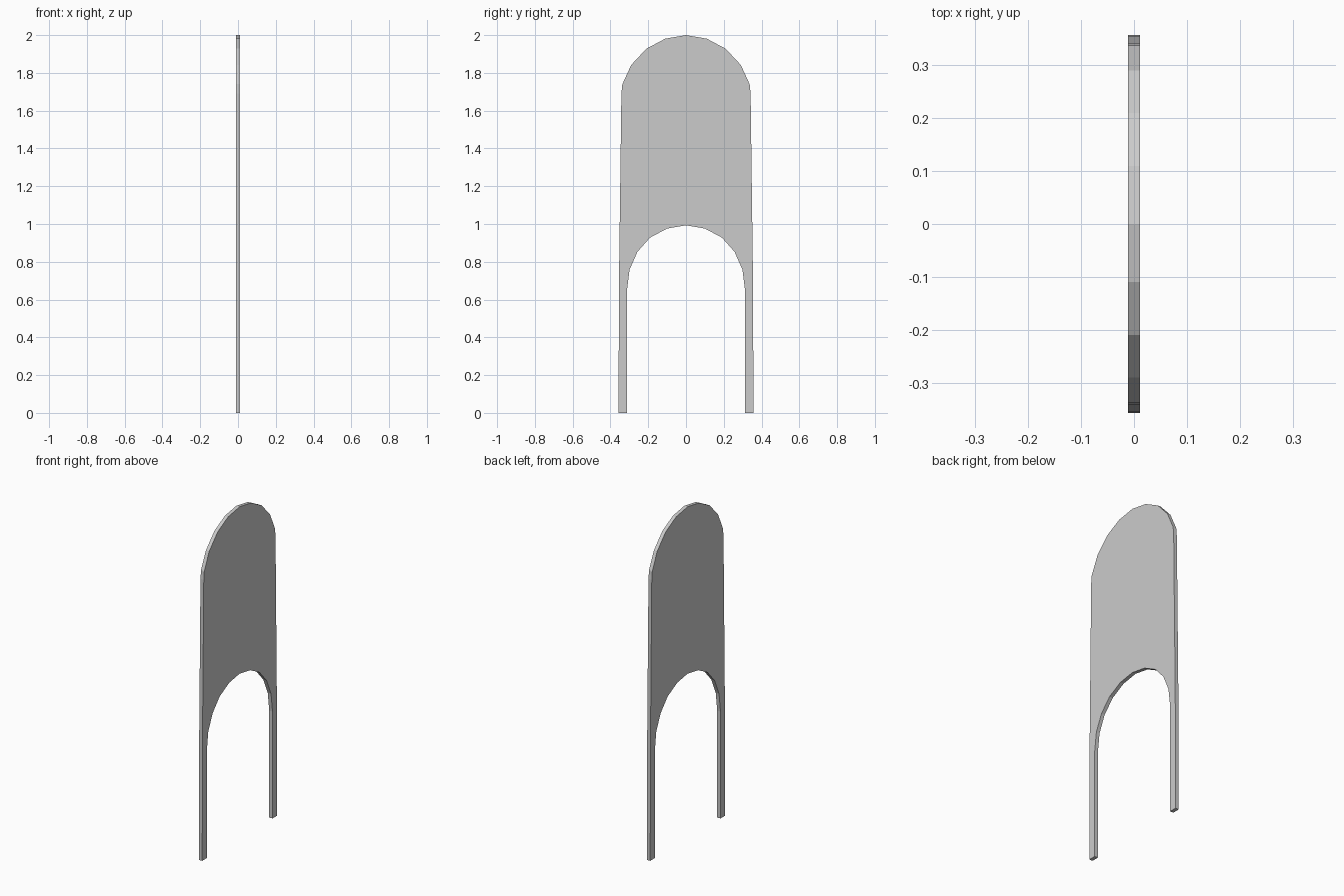
import bpy, bmesh

if "Cube" in bpy.data.objects:
    bpy.data.objects.remove(bpy.data.objects["Cube"])

HALF_THICKNESS = 0.011

# Right half of the outline (y, z): outer edge up to the crown
outer = [(0.357, 0), (0.355, 0.68), (0.342, 1.69), (0.337, 1.74), (0.29, 1.842),
         (0.21, 1.928), (0.11, 1.981)]
# Right half of the arched opening, from the crown down to the foot
inner = [(0.10, 0.976), (0.19, 0.928), (0.257, 0.853), (0.299, 0.758),
         (0.313, 0.645), (0.313, 0)]


def mirrored(points):
    return [(-y, z) for y, z in reversed(points)]


outline = (outer + [(0, 2.0)] + mirrored(outer)
           + mirrored(inner) + [(0, 0.993)] + inner)

# Flat arched panel with two legs, extruded through its thickness
bm = bmesh.new()
face = bm.faces.new([bm.verts.new((-HALF_THICKNESS, y, z)) for y, z in outline])
result = bmesh.ops.extrude_face_region(bm, geom=[face])
moved = [v for v in result["geom"] if isinstance(v, bmesh.types.BMVert)]
bmesh.ops.translate(bm, verts=moved, vec=(2 * HALF_THICKNESS, 0, 0))
if len(bm.faces) == len(outline) + 1:
    bm.faces.new([v for v in face.verts])
bmesh.ops.recalc_face_normals(bm, faces=bm.faces)

mesh = bpy.data.meshes.new("arched_panel")
bm.to_mesh(mesh)
bm.free()
panel = bpy.data.objects.new("arched_panel", mesh)
bpy.context.collection.objects.link(panel)
